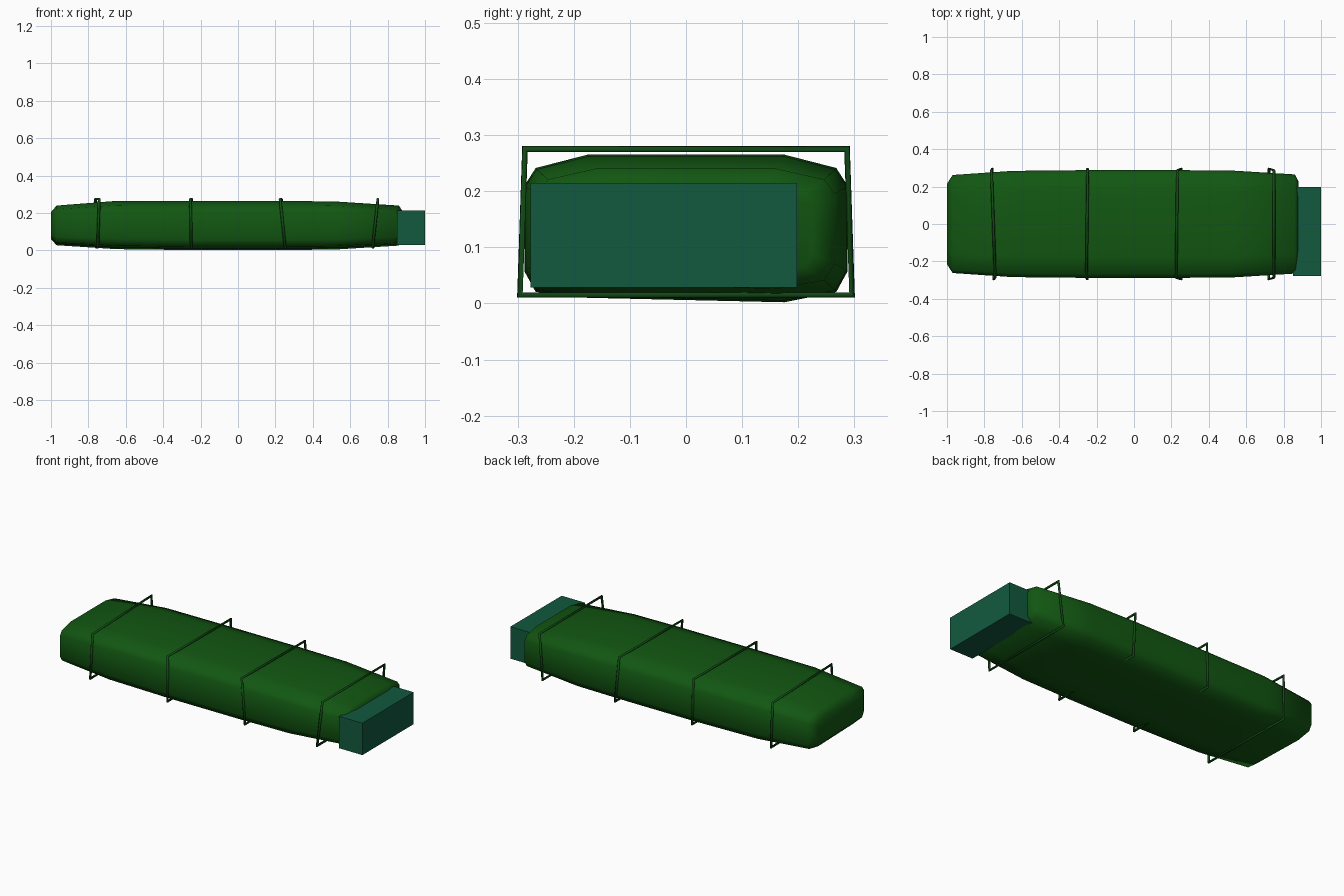
import bpy, bmesh

if "Cube" in bpy.data.objects:
    bpy.data.objects.remove(bpy.data.objects["Cube"])


def material(name, rgb):
    m = bpy.data.materials.new(name)
    m.diffuse_color = (*rgb, 1)
    m.use_nodes = True
    m.node_tree.nodes["Principled BSDF"].inputs["Base Color"].default_value = m.diffuse_color
    return m


def add_object(name, data, mat):
    ob = bpy.data.objects.new(name, data)
    bpy.context.collection.objects.link(ob)
    data.materials.append(mat)
    return ob


green = material("wrap_green", (0.006, 0.095, 0.006))
dark_green = material("strap_green", (0.006, 0.07, 0.008))
teal = material("block_teal", (0.006, 0.1, 0.05))

# Wrapped bundle: stations along x with half width, bottom and top
stations = [
    (-1.00, 0.215, 0.060, 0.205),
    (-0.97, 0.262, 0.028, 0.240),
    (-0.65, 0.284, 0.007, 0.265),
    (-0.25, 0.288, 0.002, 0.265),
    (0.20, 0.288, 0.002, 0.265),
    (0.52, 0.286, 0.005, 0.262),
    (0.86, 0.265, 0.026, 0.240),
    (0.88, 0.225, 0.055, 0.210),
]
# Half cross-section, as fractions of half width and height
half = [(0.61, 0.0), (0.93, 0.07), (1.0, 0.21), (1.0, 0.79), (0.93, 0.91), (0.61, 1.0)]
section = half + [(-y, z) for y, z in reversed(half)]

bm = bmesh.new()
rings = []
for x, w, lo, hi in stations:
    ring = []
    for fy, fz in section:
        sag = 0.008 if fy < 0 and fz == 0 else 0.0
        ring.append(bm.verts.new((x, fy * w, lo + (hi - lo) * fz + sag)))
    rings.append(ring)
n = len(section)
for a, b in zip(rings, rings[1:]):
    for i in range(n):
        j = (i + 1) % n
        bm.faces.new((a[i], a[j], b[j], b[i]))
bm.faces.new(rings[0])
bm.faces.new(rings[-1])
bmesh.ops.recalc_face_normals(bm, faces=bm.faces)
for f in bm.faces:
    f.smooth = True
mesh = bpy.data.meshes.new("wrapped_bundle")
bm.to_mesh(mesh)
bm.free()
add_object("wrapped_bundle", mesh, green)

# Block sticking out of the open end
bpy.ops.mesh.primitive_cube_add(size=1, location=(0.925, -0.0395, 0.1215))
block = bpy.context.object
block.name = "end_block"
block.scale = (0.15, 0.475, 0.187)
block.data.materials.append(teal)


# Straps: slightly skewed rectangular hoops of thin cord
def strap(name, top_front, top_back, bottom_front, bottom_back):
    cu = bpy.data.curves.new(name, 'CURVE')
    cu.dimensions = '3D'
    cu.bevel_depth = 0.0075
    cu.bevel_resolution = 1
    sp = cu.splines.new('POLY')
    pts = [(top_front, -0.287, 0.275), (top_back, 0.287, 0.275),
           (bottom_back, 0.296, 0.015), (bottom_front, -0.296, 0.015)]
    sp.points.add(3)
    for p, co in zip(sp.points, pts):
        p.co = (*co, 1)
    sp.use_cyclic_u = True
    add_object(name, cu, dark_green)


strap("strap_1", -0.742, -0.762, -0.750, -0.758)
strap("strap_2", -0.254, -0.248, -0.250, -0.248)
strap("strap_3", 0.225, 0.232, 0.252, 0.252)
strap("strap_4", 0.748, 0.748, 0.720, 0.722)
